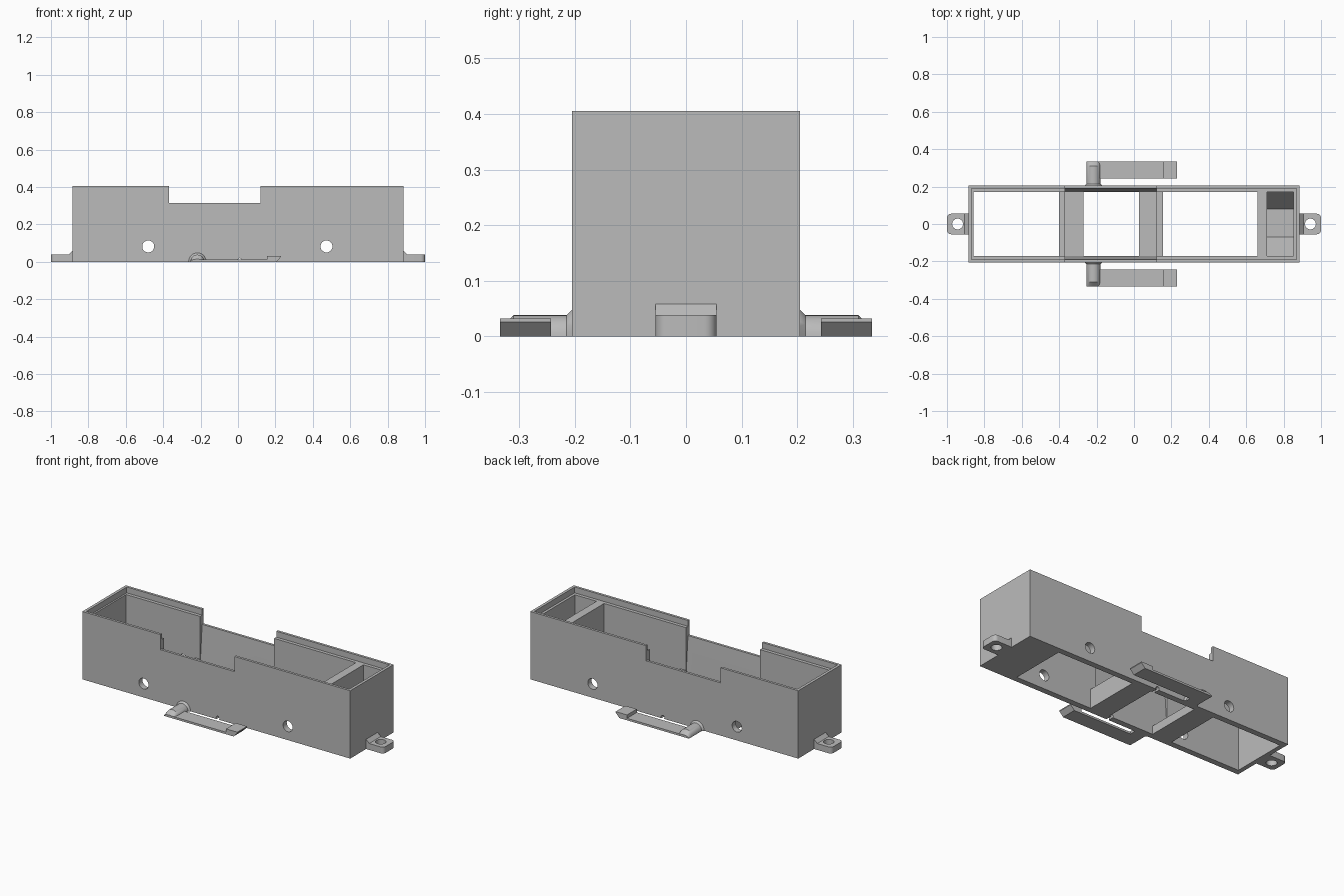
import bpy, bmesh, math
from mathutils import Matrix

cube = bpy.data.objects.get("Cube")
if cube:
    bpy.data.objects.remove(cube, do_unlink=True)

grey = bpy.data.materials.new("plain_grey")
grey.use_nodes = True
COLOUR = (0.5, 0.5, 0.5, 1)
grey.diffuse_color = COLOUR
grey.node_tree.nodes["Principled BSDF"].inputs["Base Color"].default_value = COLOUR


def finish(name, bm):
    bmesh.ops.recalc_face_normals(bm, faces=bm.faces)
    mesh = bpy.data.meshes.new(name)
    bm.to_mesh(mesh)
    bm.free()
    mesh.materials.append(grey)
    ob = bpy.data.objects.new(name, mesh)
    bpy.context.collection.objects.link(ob)
    return ob


def prism(name, axis, profile, lo, hi):
    """Extrude a 2D profile along an axis; profile is (y,z), (x,z) or (x,y)."""
    place = {"x": lambda a, b, t: (t, a, b),
             "y": lambda a, b, t: (a, t, b),
             "z": lambda a, b, t: (a, b, t)}[axis]
    bm = bmesh.new()
    face = bm.faces.new([bm.verts.new(place(a, b, lo)) for a, b in profile])
    new = bmesh.ops.extrude_face_region(bm, geom=[face])["geom"]
    bmesh.ops.translate(bm, vec=place(0, 0, hi - lo),
                        verts=[v for v in new if isinstance(v, bmesh.types.BMVert)])
    return finish(name, bm)


def box(name, x, y, z):
    return prism(name, "z", [(x[0], y[0]), (x[1], y[0]), (x[1], y[1]), (x[0], y[1])], *z)


def arc(cx, cy, r, start, end, n):
    steps = [math.radians(start + (end - start) * i / n) for i in range(n + 1)]
    return [(cx + r * math.cos(a), cy + r * math.sin(a)) for a in steps]


def disc(cx, cy, r, n=32):
    return arc(cx, cy, r, 0, 360, n)[:-1]


def cut(target, cutter):
    cutter.hide_render = True
    mod = target.modifiers.new("cut", "BOOLEAN")
    mod.operation, mod.solver, mod.object = "DIFFERENCE", "EXACT", cutter
    bpy.context.view_layer.objects.active = target
    bpy.ops.object.modifier_apply(modifier=mod.name)
    bpy.data.objects.remove(cutter, do_unlink=True)


def smooth(ob):
    bpy.ops.object.select_all(action="DESELECT")
    ob.select_set(True)
    bpy.context.view_layer.objects.active = ob
    bpy.ops.object.shade_smooth_by_angle(angle=math.radians(30))


HX, HY, TOP = 0.885, 0.205, 0.405
IN, LIP = 0.17, 0.19
POCKET = (-0.37, 0.12)

# Housing: rim ledge, open cells and low cross blocks
housing = box("housing", (-HX, HX), (-HY, HY), (0, TOP))
for x, y, z in [
    ((-0.868, 0.868), (-LIP, LIP), (0.37, 0.5)),
    ((-0.858, -0.40), (-IN, IN), (-0.1, 0.5)),
    ((0.155, 0.66), (-IN, IN), (-0.1, 0.5)),
    ((-0.41, 0.165), (-IN, IN), (0.115, 0.5)),
    ((-0.27, 0.027), (-IN, IN), (-0.1, 0.5)),
]:
    cut(housing, box("cutter", x, y, z))

# Middle pocket with walls that thin towards the top, and the notch above it
cut(housing, prism("cutter", "x", [(-IN, 0.05), (IN, 0.05), (LIP, 0.315), (LIP, 0.5),
                                   (-LIP, 0.5), (-LIP, 0.315)], *POCKET))
cut(housing, box("cutter", POCKET, (-0.3, 0.3), (0.315, 0.55)))

# End trough with sloping sides
cut(housing, prism("cutter", "x", [(-0.07, 0.05), (0.08, 0.05), (IN, 0.18), (IN, 0.5),
                                   (-IN, 0.5), (-IN, 0.18)], 0.71, 0.853))

# Round side holes and a tiny base notch
for x, z, r in [(-0.48, 0.082, 0.032), (0.473, 0.082, 0.032), (0.01, 0.008, 0.011)]:
    cut(housing, prism("cutter", "y", disc(x, z, r), -0.3, 0.3))
smooth(housing)

# Screw tabs at both ends
for side, s in (("left", 1), ("right", -1)):
    outline = ([(0.88, -0.055)] + arc(0.978, -0.033, 0.022, -90, 0, 6)
               + arc(0.978, 0.033, 0.022, 0, 90, 6) + [(0.88, 0.055)])
    tab = prism(side + "_screw_tab", "z", [(s * x, y) for x, y in outline], 0, 0.038)
    cut(tab, prism("cutter", "z", disc(s * 0.943, 0, 0.029), -0.1, 0.1))
    smooth(tab)
    prism(side + "_tab_fillet", "y",
          [(s * 0.88, 0.03), (s * 0.905, 0.038), (s * 0.885, 0.058), (s * 0.88, 0.058)],
          -0.055, 0.055)

# Spring clips on both long sides
PX = -0.217


def half_loft(name, rings):
    """Half-round bar along y through rings of (y, radius, height)."""
    bm = bmesh.new()
    loops = [[bm.verts.new((x, y, z * h / r)) for x, z in arc(PX, 0, r, 0, 180, 16)]
             for y, r, h in rings]
    for a, b in zip(loops, loops[1:]):
        for i in range(len(a)):
            j = (i + 1) % len(a)
            bm.faces.new((a[i], a[j], b[j], b[i]))
    bm.faces.new(loops[0])
    bm.faces.new(loops[-1])
    return finish(name, bm)


for side, s in (("back", 1), ("front", -1)):
    post = half_loft(side + "_clip_post", [(s * 0.20, 0.048, 0.05), (s * 0.205, 0.047, 0.048),
                                           (s * 0.215, 0.0375, 0.038), (s * 0.31, 0.0375, 0.038),
                                           (s * 0.335, 0.0375, 0.014)])
    smooth(post)
    y = sorted((s * 0.243, s * 0.335))
    box(side + "_clip_arm", (PX, 0.16), y, (0, 0.012))
    prism(side + "_clip_tip", "y", [(0.155, 0), (0.205, 0), (0.23, 0.026), (0.23, 0.032),
                                    (0.155, 0.032)], *y)
